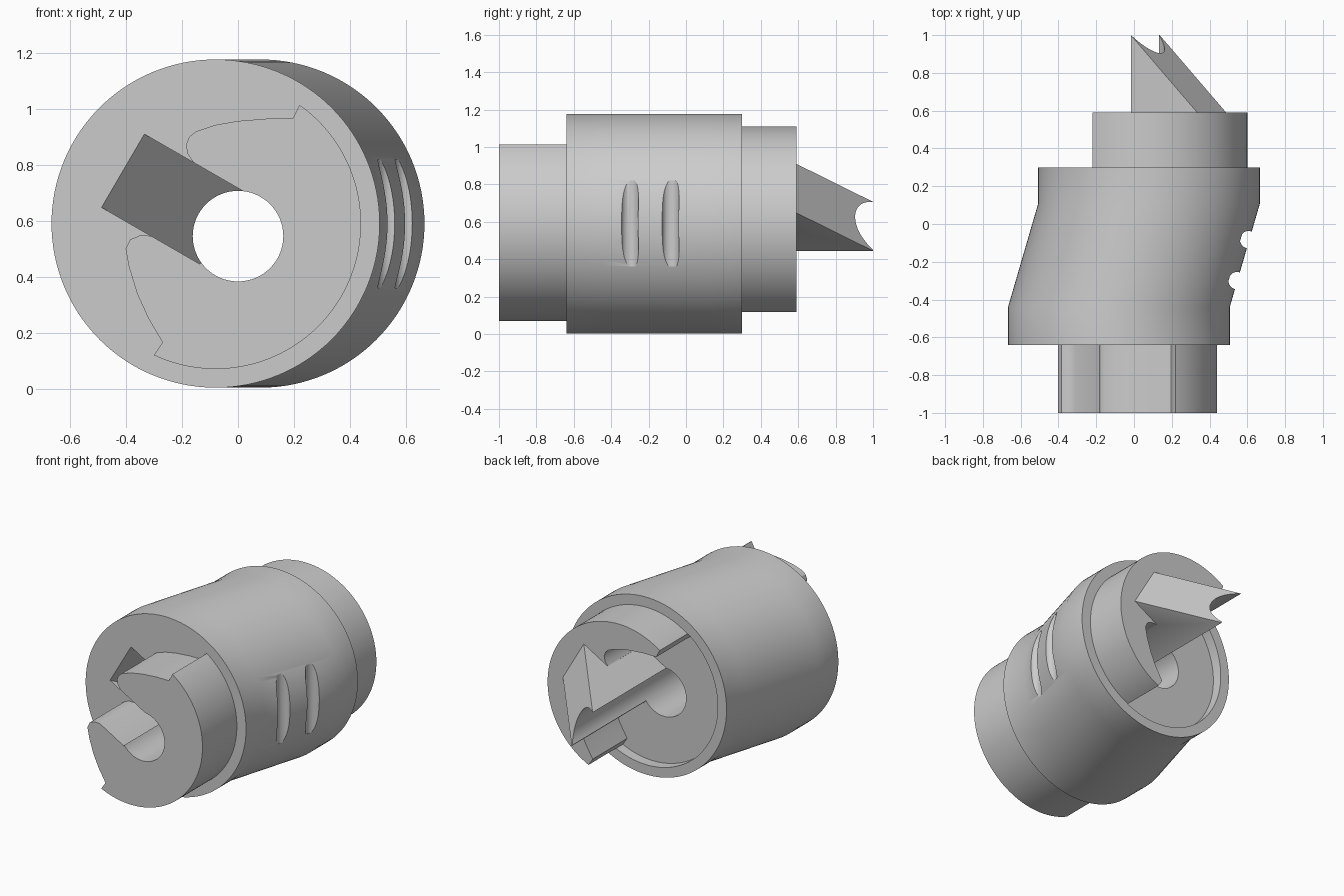
import bpy, bmesh
from math import sin, cos, pi, atan2, radians
from mathutils import Vector

if "Cube" in bpy.data.objects:
    bpy.data.objects.remove(bpy.data.objects["Cube"], do_unlink=True)

grey = bpy.data.materials.new("plain_grey")
grey.use_nodes = True
colour = (0.6, 0.6, 0.6, 1)
grey.diffuse_color = colour
grey.node_tree.nodes["Principled BSDF"].inputs["Base Color"].default_value = colour

CZ = 0.59        # height of the main axis
SHIFT = 0.08     # sideways offset of each end
STEP_R = 0.52    # radius of plug and tab
SIDES = 128


def loft(name, rings):
    """Closed solid through a list of equal-length point rings."""
    bm = bmesh.new()
    loops = [[bm.verts.new(p) for p in ring] for ring in rings]
    n = len(loops[0])
    for a, b in zip(loops, loops[1:]):
        for i in range(n):
            j = (i + 1) % n
            bm.faces.new((a[i], a[j], b[j], b[i]))
    bm.faces.new(loops[0])
    bm.faces.new(loops[-1])
    bmesh.ops.recalc_face_normals(bm, faces=bm.faces)
    mesh = bpy.data.meshes.new(name)
    bm.to_mesh(mesh)
    bm.free()
    mesh.materials.append(grey)
    ob = bpy.data.objects.new(name, mesh)
    bpy.context.collection.objects.link(ob)
    return ob


def circle(x, y, z, r, n=SIDES):
    return [(x + r * cos(2 * pi * i / n), y, z + r * sin(2 * pi * i / n)) for i in range(n)]


def plug(name, y0, y1, side=1, r=STEP_R):
    """Hooked disc; side -1 mirrors it left to right."""
    top = [(0.195, 0.965), (0.1, 0.965), (0.0, 0.957), (-0.08, 0.943), (-0.15, 0.92),
           (-0.175, 0.9), (-0.186, 0.87), (-0.18, 0.84), (-0.16, 0.81)]
    low = [(-0.31, 0.546), (-0.35, 0.548), (-0.385, 0.533), (-0.402, 0.5), (-0.39, 0.435),
           (-0.36, 0.337), (-0.32, 0.25), (-0.27, 0.165)]
    a0 = atan2(0.12 - CZ, -0.30 + SHIFT)
    a1 = atan2(1.015 - CZ, 0.22 + SHIFT)
    n = 72
    arc = [(-SHIFT + r * cos(a0 + (a1 - a0) * i / n), CZ + r * sin(a0 + (a1 - a0) * i / n))
           for i in range(n + 1)]
    outline = top + low + arc
    return loft(name, [[(side * x, y, z) for x, z in outline] for y in (y0, y1)])


def wedge(name, start, ramp, side=1):
    """Bar that runs from start to ramp, then tapers to an edge."""
    outer, inner = Vector((-0.335, 0, 0.91)), Vector((0.017, 0, 0.707))
    across = Vector((-0.153, 0, -0.262))
    profile = [(outer, start), (outer, ramp), (inner, ramp + 0.41), (inner, start)]
    rings = []
    for k in (0, 1):
        pts = [p + across * k for p, _ in profile]
        rings.append([(side * p.x, y, p.z) for p, (_, y) in zip(pts, profile)])
    return loft(name, rings)


def combine(base, other, operation):
    mod = base.modifiers.new(operation.lower(), 'BOOLEAN')
    mod.operation = operation
    mod.solver = 'EXACT'
    mod.object = other
    bpy.context.view_layer.objects.active = base
    bpy.ops.object.modifier_apply(modifier=mod.name)
    bpy.data.objects.remove(other, do_unlink=True)


# Offset barrel
body = loft("coupling_body", [circle(x, y, CZ, 0.587) for x, y in
            ((-SHIFT, -0.64), (-SHIFT, -0.44), (SHIFT, 0.11), (SHIFT, 0.30))])

# Rear tab: a disc with the hooked shape cut away, leaving a shallow recess
combine(body, loft("rear_disc", [circle(SHIFT, y, CZ, STEP_R) for y in (0.2, 0.59)]), 'UNION')
combine(body, plug("rear_recess", 0.23, 0.7, -1, STEP_R + 0.002), 'DIFFERENCE')

# Front plug with its slot and ramped socket
combine(body, plug("front_plug", -1, -0.6), 'UNION')
combine(body, wedge("front_socket", -1.1, -0.64), 'DIFFERENCE')

# Rear spike, matching the socket
combine(body, wedge("rear_spike", 0.2, 0.59, -1), 'UNION')

# Through bore
combine(body, loft("bore", [circle(0, y, 0.545, 0.162, 64) for y in (-1.2, 1.2)]), 'DIFFERENCE')

# Two upright grooves on the left side
for x, y in ((0.546, -0.30), (0.607, -0.083)):
    rod = [[(x + 0.046 * cos(2 * pi * i / 32), y + 0.046 * sin(2 * pi * i / 32), z)
            for i in range(32)] for z in (0.36, 0.82)]
    combine(body, loft("groove", rod), 'DIFFERENCE')

# Smooth shading with crisp edges
bpy.ops.object.select_all(action='DESELECT')
body.select_set(True)
bpy.context.view_layer.objects.active = body
bpy.ops.object.shade_smooth_by_angle(angle=radians(30))
